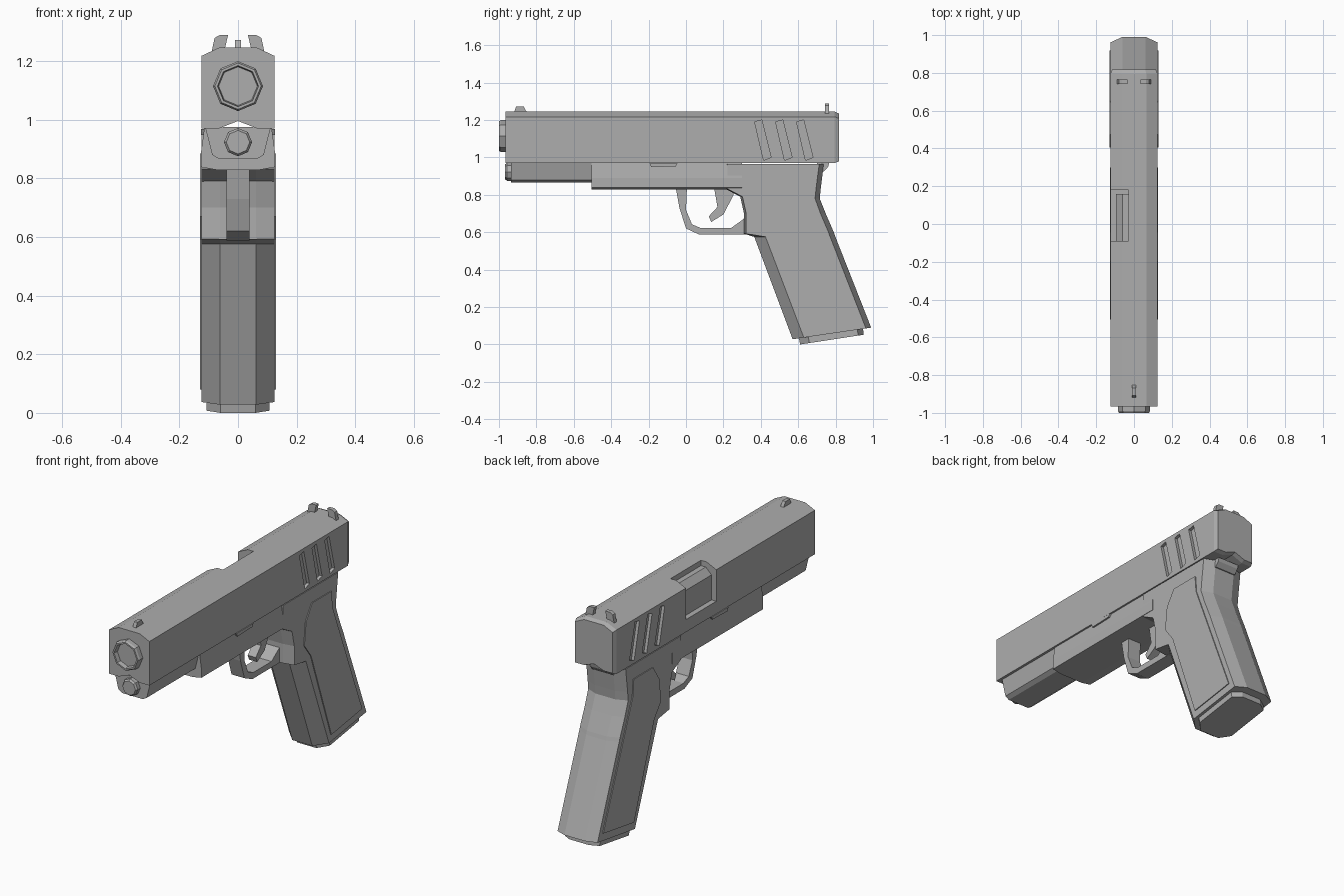
import bpy, bmesh, math

cube = bpy.data.objects.get("Cube")
if cube:
    bpy.data.objects.remove(cube, do_unlink=True)

COLOR = (0.42, 0.42, 0.42, 1)
grey = bpy.data.materials.new("plain_grey")
grey.use_nodes = True
grey.diffuse_color = COLOR
grey.node_tree.nodes["Principled BSDF"].inputs["Base Color"].default_value = COLOR


def loft(name, rings):
    """Skin matching rings of points and cap both ends."""
    bm = bmesh.new()
    rows = [[bm.verts.new(p) for p in ring] for ring in rings]
    n = len(rows[0])
    for a, b in zip(rows, rows[1:]):
        for i in range(n):
            j = (i + 1) % n
            bm.faces.new((a[i], a[j], b[j], b[i]))
    bm.faces.new(rows[0])
    bm.faces.new(rows[-1])
    bmesh.ops.recalc_face_normals(bm, faces=bm.faces)
    mesh = bpy.data.meshes.new(name)
    bm.to_mesh(mesh)
    bm.free()
    mesh.materials.append(grey)
    ob = bpy.data.objects.new(name, mesh)
    bpy.context.collection.objects.link(ob)
    return ob


def side_prism(name, outline, x0, x1):
    """Extrude a (y, z) outline across x."""
    return loft(name, [[(x, y, z) for y, z in outline] for x in (x0, x1)])


def long_prism(name, half, y0, y1):
    """Extrude a mirrored (x, z) half section along y."""
    section = half + [(-x, z) for x, z in reversed(half) if x]
    return loft(name, [[(x, y, z) for x, z in section] for y in (y0, y1)])


def cut(ob, cutters):
    for c in cutters:
        mod = ob.modifiers.new("cut", "BOOLEAN")
        mod.object = c
        mod.solver = "EXACT"
    bpy.context.view_layer.update()
    deps = bpy.context.evaluated_depsgraph_get()
    mesh = bpy.data.meshes.new_from_object(ob.evaluated_get(deps))
    ob.modifiers.clear()
    ob.data = mesh
    for c in cutters:
        bpy.data.objects.remove(c, do_unlink=True)


def tube(name, z, rings):
    """Octagonal turned part along y from (radius, y) pairs."""
    loft(name, [[(r * math.sin(k * math.pi / 4), y, z + r * math.cos(k * math.pi / 4))
                 for k in range(8)] for r, y in rings])


def column(name, rows, w, nose):
    """Chamfered column; rows hold front y, z, back y, z, front and back chamfer."""
    rings = []
    for yf, zf, yb, zb, cf, cb in rows:
        slope = (zb - zf) / (yb - yf)
        half = [(nose, yf), (w, yf + cf), (w, yb - cb), (nose, yb)]
        pts = half + [(-x, y) for x, y in reversed(half)]
        rings.append([(x, y, zf + slope * (y - yf)) for x, y in pts])
    return loft(name, rings)


# Slide with chamfered top, grooved underside and tapered rear
half = [(0, 0.995), (0.065, 0.97), (0.125, 0.97), (0.125, 1.217), (0.065, 1.245)]
section = half + [(-x, z) for x, z in reversed(half) if x]
slide = loft("slide", [[(x * s, y, 1.1 + (z - 1.1) * s) for x, z in section]
                       for y, s in ((-0.965, 1), (0.795, 1), (0.817, 0.93))])

# Rear grip slots on both sides and the open port on the right
cutters = []
for k in range(3):
    d = 0.112 * k
    slot = [(0.415 + d, 0.985), (0.455 + d, 1.0), (0.405 + d, 1.2), (0.367 + d, 1.19)]
    for s in (-1, 1):
        cutters.append(side_prism("slot_cutter", slot, s * 0.108, s * 0.2))
port = [(-0.09, 1.04), (0.18, 1.04), (0.18, 1.3), (-0.09, 1.3)]
cutters.append(side_prism("port_cutter", port, -0.2, -0.03))
cut(slide, cutters)

# Chamber block seen inside the port
block = [(-0.095, 1.02), (-0.095, 1.18), (-0.06, 1.215), (-0.02, 1.215), (-0.02, 1.02)]
loft("chamber_block", [[(x, y, z) for x, z in block] for y in (-0.1, 0.16)])

# Barrel end and guide rod
tube("barrel", 1.114, [(0.085, -0.95), (0.085, -0.99), (0.079, -1.0),
                       (0.07, -1.0), (0.066, -0.975)])
tube("guide_rod", 0.923, [(0.048, -0.9), (0.048, -0.957), (0.04, -0.967)])

# Sights
front = [(-0.92, 1.24), (-0.908, 1.272), (-0.868, 1.272), (-0.85, 1.24)]
side_prism("front_sight", front, -0.01, 0.01)
rear = [(0.045, 1.24), (0.034, 1.288), (0.063, 1.288), (0.08, 1.278), (0.09, 1.23)]
for s, side in ((-1, "right"), (1, "left")):
    loft("rear_sight_" + side, [[(s * x, y, z) for x, z in rear] for y in (0.742, 0.765)])

# Lower frame
long_prism("front_rail", [(0.112, 0.975), (0.088, 0.88), (0.065, 0.866)], -0.935, -0.45)
long_prism("frame", [(0.115, 0.97), (0.126, 0.89), (0.126, 0.838), (0.07, 0.828)], -0.505, 0.3)
column("grip", [
    (0.57, 0.028, 0.99, 0.09, 0.06, 0.028),
    (0.365, 0.575, 0.797, 0.58, 0.06, 0.028),
    (0.31, 0.592, 0.79, 0.6, 0.012, 0.028),
    (0.31, 0.7, 0.747, 0.7, 0.012, 0.028),
    (0.29, 0.79, 0.715, 0.78, 0.012, 0.025),
    (0.21, 0.832, 0.72, 0.83, 0.012, 0.025),
    (0.21, 0.965, 0.737, 0.965, 0.012, 0.025)], 0.124, 0.062)
column("magazine_base", [
    (0.61, 0.0, 0.95, 0.052, 0.05, 0.03),
    (0.6, 0.05, 0.945, 0.1, 0.05, 0.03)], 0.108, 0.06)
tang = [(0.7, 0.97), (0.765, 0.97), (0.76, 0.95), (0.738, 0.925), (0.7, 0.925)]
side_prism("rear_tang", tang, -0.065, 0.065)

# Raised grip panels and side levers
panel = [(0.405, 0.67), (0.465, 0.59), (0.645, 0.08), (0.918, 0.122), (0.655, 0.79),
         (0.647, 0.885), (0.475, 0.885), (0.42, 0.8)]
lever = [(-0.195, 0.968), (-0.045, 0.968), (-0.055, 0.952), (-0.185, 0.948)]
for s, side in ((-1, "right"), (1, "left")):
    side_prism("grip_panel_" + side, panel, s * 0.12, s * 0.129)
    side_prism("side_lever_" + side, lever, s * 0.1, s * 0.127)

# Trigger guard and trigger
guard = [(-0.055, 0.84), (-0.035, 0.73), (0.0, 0.62), (0.07, 0.588), (0.33, 0.588),
         (0.33, 0.69), (0.3, 0.665), (0.24, 0.622), (0.08, 0.622), (0.032, 0.642),
         (0.0, 0.72), (0.005, 0.84)]
side_prism("trigger_guard", guard, -0.04, 0.04)
trigger = [(0.15, 0.84), (0.168, 0.735), (0.122, 0.685), (0.135, 0.655), (0.2, 0.695),
           (0.255, 0.8), (0.255, 0.84)]
side_prism("trigger", trigger, -0.025, 0.025)
